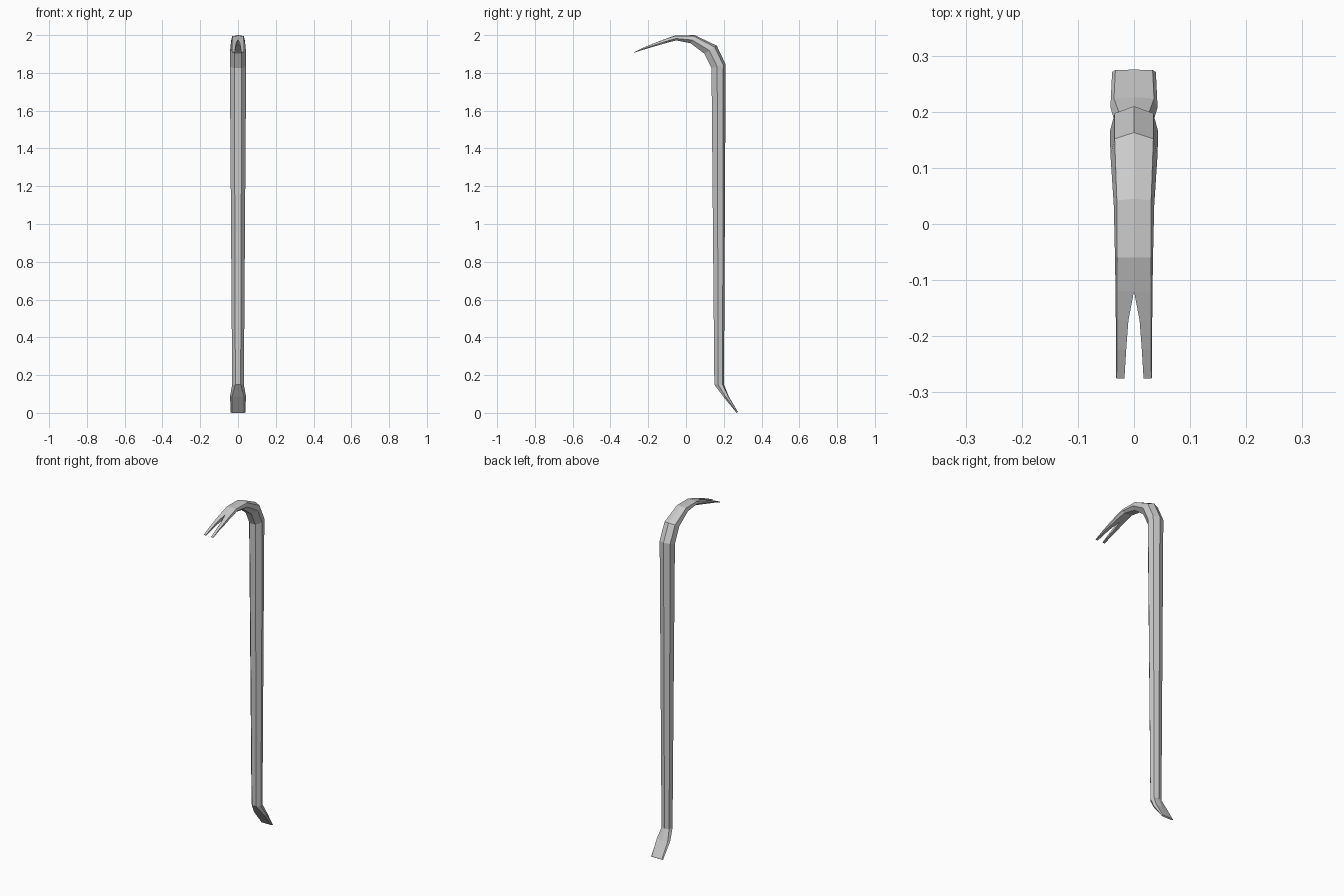
import bpy, bmesh

if "Cube" in bpy.data.objects:
    bpy.data.objects.remove(bpy.data.objects["Cube"])


def loft(name, rings, cap_start=True, cap_end=True):
    bm = bmesh.new()
    loops = [[bm.verts.new(p) for p in r] for r in rings]
    n = len(loops[0])
    for a, b in zip(loops, loops[1:]):
        for i in range(n):
            j = (i + 1) % n
            bm.faces.new((a[i], a[j], b[j], b[i]))
    if cap_start:
        bm.faces.new(loops[0])
    if cap_end:
        bm.faces.new(loops[-1])
    bmesh.ops.recalc_face_normals(bm, faces=bm.faces[:])
    me = bpy.data.meshes.new(name)
    bm.to_mesh(me)
    bm.free()
    ob = bpy.data.objects.new(name, me)
    bpy.context.collection.objects.link(ob)
    return ob


def across(outer, inner, t):
    return [o + (i - o) * t for o, i in zip(outer, inner)]


# Ridged seven-sided section: ridge on the outside, flat on the inside
def bar_ring(outer, inner, w, shoulder, drop, flat):
    right = [(shoulder * w, drop), (w, 0.6), (flat * w, 1)]
    half = [(x, *across(outer, inner, t)) for x, t in right]
    return [(0, *outer)] + half + [(-x, y, z) for x, y, z in reversed(half)]


# Bar stations from chisel tip to the fork root:
# outer (y, z), inner (y, z), half width, shoulder width, shoulder drop, flat width
bar = [
    ((0.275, 0.005), (0.268, 0.0), 0.039, 0.85, 0.05, 0.85),
    ((0.226, 0.088), (0.196, 0.088), 0.042, 0.85, 0.08, 0.75),
    ((0.201, 0.150), (0.150, 0.150), 0.031, 0.80, 0.15, 0.45),
    ((0.210, 1.845), (0.135, 1.825), 0.043, 0.80, 0.17, 0.45),
    ((0.163, 1.944), (0.097, 1.902), 0.042, 0.82, 0.17, 0.45),
    ((0.045, 2.000), (0.024, 1.957), 0.036, 0.85, 0.14, 0.50),
    ((-0.060, 1.997), (-0.052, 1.972), 0.034, 0.88, 0.08, 0.65),
    ((-0.120, 1.976), (-0.113, 1.956), 0.033, 0.92, 0.03, 0.80),
]
loft("bar", [bar_ring(*s) for s in bar], cap_end=False)


# Claw prong section between an inner and an outer side
def prong_ring(outer, inner, xi, xo):
    d = xo - xi
    pts = [(xi, 0), (xi + 0.92 * d, 0.03), (xo, 0.6), (xi + 0.8 * d, 1), (xi, 1)]
    return [(x, *across(outer, inner, t)) for x, t in pts]


prong = [
    ((-0.120, 1.976), (-0.113, 1.956), 0.0, 0.033),
    ((-0.172, 1.956), (-0.167, 1.940), 0.010, 0.0325),
    ((-0.225, 1.934), (-0.222, 1.924), 0.014, 0.032),
    ((-0.275, 1.910), (-0.274, 1.907), 0.017, 0.032),
]
claw = loft("claw_prongs", [prong_ring(*s) for s in prong], cap_start=False)
mirror = claw.modifiers.new("Mirror", "MIRROR")
mirror.use_mirror_merge = False
